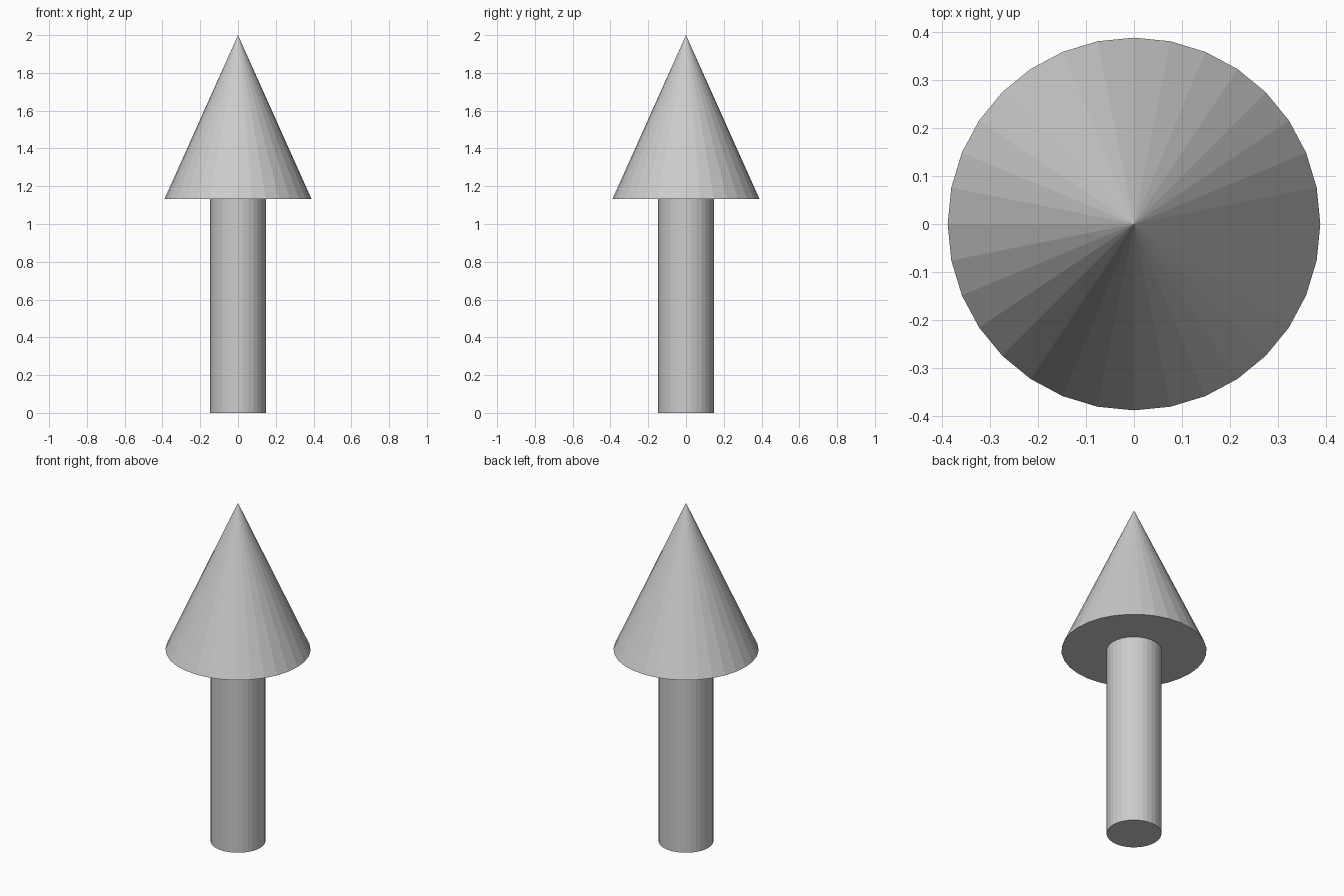
import bpy

if "Cube" in bpy.data.objects:
    bpy.data.objects.remove(bpy.data.objects["Cube"])

SIDES = 32
HEIGHT = 2.0
HEAD_BASE = 1.133
HEAD_RADIUS = 0.389
SHAFT_RADIUS = 0.147

# Straight round shaft, standing on the ground
bpy.ops.mesh.primitive_cylinder_add(
    vertices=SIDES, radius=SHAFT_RADIUS, depth=HEAD_BASE,
    location=(0, 0, HEAD_BASE / 2))
bpy.context.object.name = "arrow_shaft"

# Faceted cone head with a flat underside
bpy.ops.mesh.primitive_cone_add(
    vertices=SIDES, radius1=HEAD_RADIUS, radius2=0, depth=HEIGHT - HEAD_BASE,
    location=(0, 0, (HEIGHT + HEAD_BASE) / 2))
bpy.context.object.name = "arrow_head"
